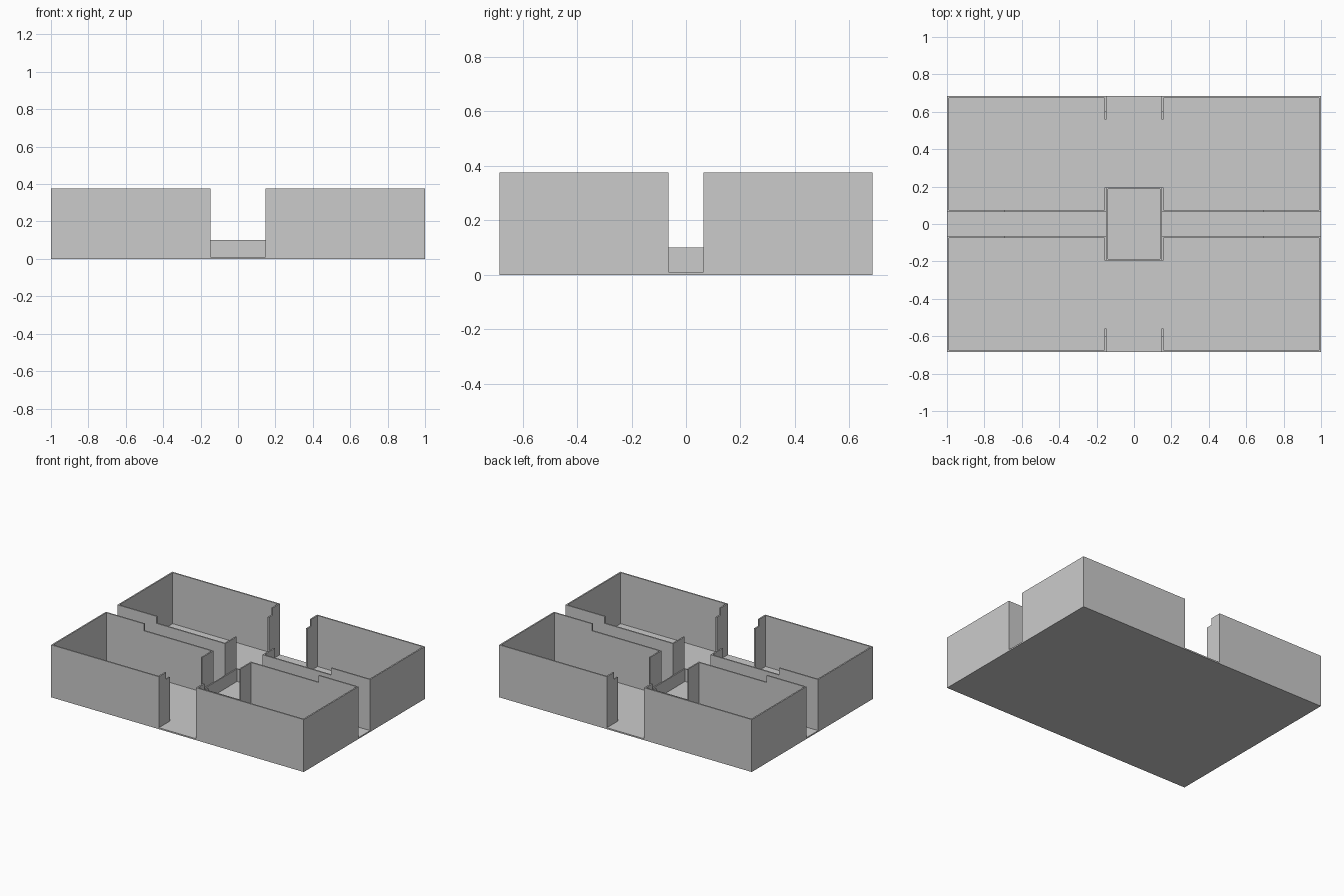
import bpy, bmesh
from mathutils import Vector

if "Cube" in bpy.data.objects:
    bpy.data.objects.remove(bpy.data.objects["Cube"])

FLOOR = 0.01          # floor plate thickness
T = 0.01              # wall thickness
HIGH, LOW = 0.375, 0.325


def finish(name, bm):
    bmesh.ops.recalc_face_normals(bm, faces=bm.faces)
    mesh = bpy.data.meshes.new(name)
    bm.to_mesh(mesh)
    bm.free()
    ob = bpy.data.objects.new(name, mesh)
    bpy.context.collection.objects.link(ob)
    return ob


def inset_path(path, t, closed=False):
    """Offset a clockwise plan path to its right side with mitred corners."""
    pts = [Vector(p) for p in path]
    n = len(pts)
    out = []
    for i, p in enumerate(pts):
        dirs = []
        if closed or i > 0:
            dirs.append((p - pts[i - 1]).normalized())
        if closed or i < n - 1:
            dirs.append((pts[(i + 1) % n] - p).normalized())
        normals = [Vector((d.y, -d.x)) for d in dirs]
        m = sum(normals, Vector((0, 0))).normalized()
        out.append(p + m * (t / m.dot(normals[0])))
    return pts, out


def wall(name, path, top, t=T, closed=False, mirror=True):
    """Thin wall following a plan path, mirrored into all four corners."""
    outer, inner = inset_path(path, t, closed)
    bm = bmesh.new()
    rings = []
    for a, b in zip(outer, inner):
        rings.append([bm.verts.new((p.x, p.y, z)) for p, z in
                      ((a, FLOOR), (b, FLOOR), (b, top), (a, top))])
    pairs = list(zip(rings, rings[1:]))
    if closed:
        pairs.append((rings[-1], rings[0]))
    else:
        bm.faces.new(rings[0])
        bm.faces.new(rings[-1])
    for r, s in pairs:
        for k in range(4):
            j = (k + 1) % 4
            bm.faces.new((r[k], r[j], s[j], s[k]))
    ob = finish(name, bm)
    if mirror:
        mod = ob.modifiers.new("four_corners", 'MIRROR')
        mod.use_axis = (True, True, False)
        mod.use_mirror_merge = False
    return ob


# floor plate
bm = bmesh.new()
bmesh.ops.create_cube(bm, size=1)
bmesh.ops.scale(bm, vec=(2, 1.37, FLOOR), verts=bm.verts)
bmesh.ops.translate(bm, vec=(0, 0, FLOOR / 2), verts=bm.verts)
finish("floor_plate", bm)

# tall walls around each corner room
wall("outer_room_wall",
     [(0.147, 0.602), (0.147, 0.685), (1, 0.685), (1, 0.065), (0.69, 0.065)], HIGH)

# lower stub beside each front and back entrance
wall("entrance_stub", [(0.147, 0.56), (0.147, 0.602)], LOW)

# lower corridor wall that turns the corner toward the centre
wall("corridor_wall", [(0.69, 0.065), (0.147, 0.065), (0.147, 0.195)], LOW)

# low hollow enclosure in the centre
wall("centre_low_wall",
     [(-0.147, -0.195), (-0.147, 0.195), (0.147, 0.195), (0.147, -0.195)],
     0.1, t=0.008, closed=True, mirror=False)
